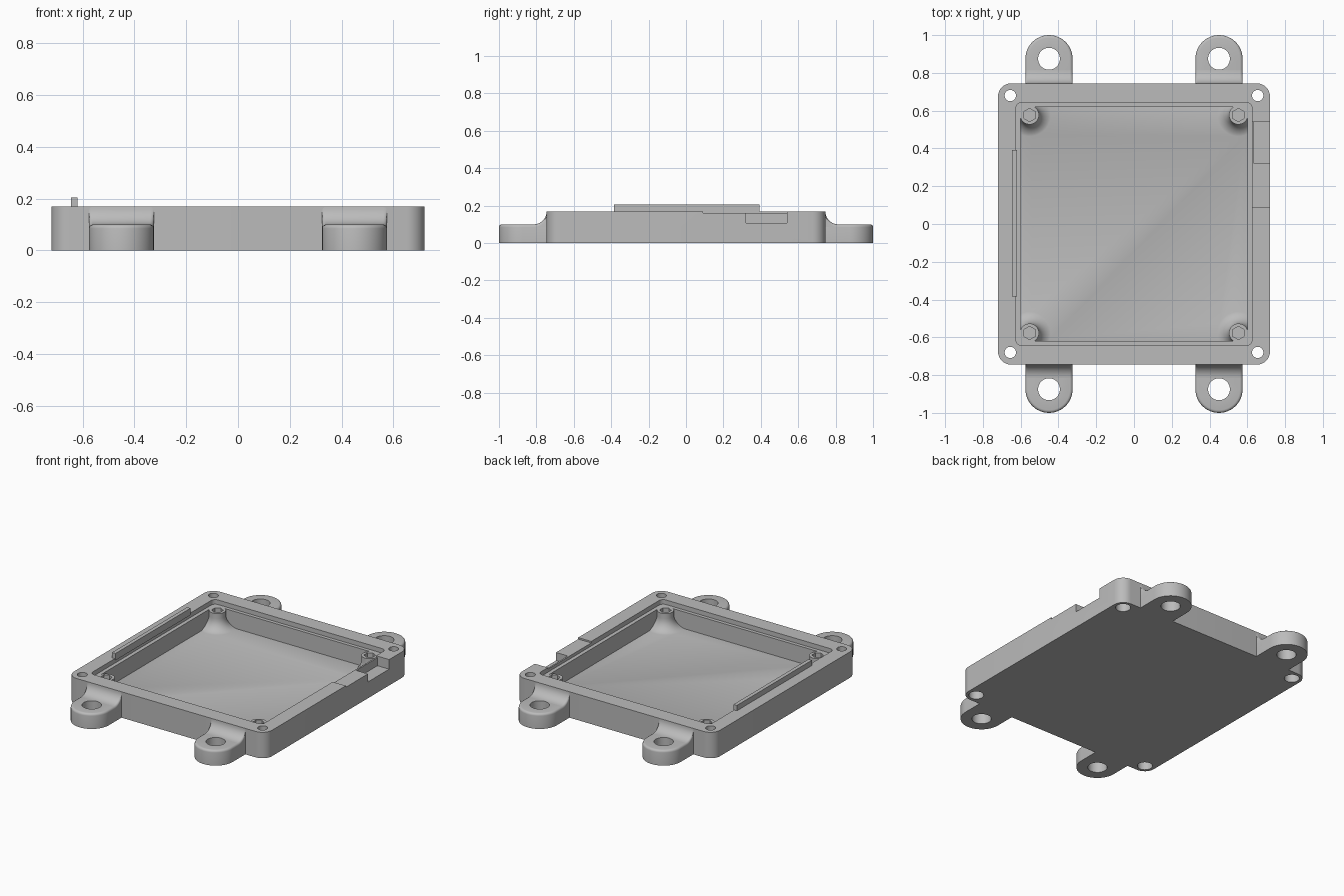
import bpy, bmesh
from math import sin, cos, pi, sqrt

if "Cube" in bpy.data.objects:
    bpy.data.objects.remove(bpy.data.objects["Cube"])

grey = bpy.data.materials.new("plain grey")
grey.use_nodes = True
grey.diffuse_color = (0.5, 0.5, 0.5, 1)
grey.node_tree.nodes["Principled BSDF"].inputs["Base Color"].default_value = (0.5, 0.5, 0.5, 1)


def loft(name, rings):
    """Closed solid skinned through rings of equal point count."""
    bm = bmesh.new()
    vs = [[bm.verts.new(p) for p in ring] for ring in rings]
    n = len(vs[0])
    for a, b in zip(vs, vs[1:]):
        for i in range(n):
            j = (i + 1) % n
            bm.faces.new((a[i], a[j], b[j], b[i]))
    bm.faces.new(vs[0])
    bm.faces.new(vs[-1])
    bmesh.ops.recalc_face_normals(bm, faces=bm.faces)
    me = bpy.data.meshes.new(name)
    bm.to_mesh(me)
    bm.free()
    me.materials.append(grey)
    ob = bpy.data.objects.new(name, me)
    bpy.context.collection.objects.link(ob)
    return ob


def prism(name, pts, z0, z1):
    return loft(name, [[(x, y, z) for x, y in pts] for z in (z0, z1)])


def box(name, x0, x1, y0, y1, z0, z1):
    return prism(name, [(x0, y0), (x1, y0), (x1, y1), (x0, y1)], z0, z1)


def circle(x, y, r, n=32):
    return [(x + r * cos(2 * pi * (i + .5) / n), y + r * sin(2 * pi * (i + .5) / n)) for i in range(n)]


def rounded(hx, hy, r, n=8):
    pts = []
    for k, (sx, sy) in enumerate([(1, 1), (-1, 1), (-1, -1), (1, -1)]):
        for i in range(n + 1):
            a = (k + i / n) * pi / 2
            pts.append((sx * (hx - r) + r * cos(a), sy * (hy - r) + r * sin(a)))
    return pts


def activate(ob):
    bpy.ops.object.select_all(action='DESELECT')
    ob.select_set(True)
    bpy.context.view_layer.objects.active = ob


def cut(ob, tool):
    """Subtract tool from ob and delete the tool."""
    mod = ob.modifiers.new("cut", 'BOOLEAN')
    mod.operation, mod.solver, mod.object = 'DIFFERENCE', 'EXACT', tool
    activate(ob)
    bpy.ops.object.modifier_apply(modifier=mod.name)
    bpy.data.objects.remove(tool)


def smooth(ob):
    activate(ob)
    bpy.ops.object.shade_smooth_by_angle(angle=pi / 6)


corners = [(sx, sy) for sx in (-1, 1) for sy in (-1, 1)]
FLOOR, LEDGE, TOP = .03, .14, .17

# Cavity shape, with flared corner posts left standing
cavity = box("cavity_cutter", -.6, .6, -.62, .62, FLOOR, .155)
for sx, sy in corners:
    px, py = sx * .553, sy * .577
    prof = [(.13, .01)]
    for i in range(9):
        a = pi / 2 * i / 8
        prof.append((.13 - .08 * sin(a), .108 - .08 * cos(a)))
    prof.append((.05, .2))
    cut(cavity, loft("post", [[(x, y, z) for x, y in circle(px, py, r)] for r, z in prof]))
    xs, ys = sorted((px, sx * .65)), sorted((py, sy * .67))
    cut(cavity, box("corner", *xs, *ys, .01, .2))

# Tray body with stepped ledge and cavity
body = prism("tray_body", rounded(.72, .745, .07), 0, TOP)
cut(body, cavity)
cut(body, prism("ledge", rounded(.625, .643, .03), LEDGE, .3))

# Corner bolt holes, counterbored below, and blind holes in the posts
for sx, sy in corners:
    cut(body, prism("bolt", circle(sx * .655, sy * .68, .03), -.1, .3))
    cut(body, prism("bore", circle(sx * .655, sy * .68, .045), -.1, .06))
    cut(body, prism("screw", circle(sx * .553, sy * .577, .035, 6), .06, .3))

# Cable notch and shallow relief in one side wall
cut(body, box("relief", .59, .8, .09, .54, .16, .3))
cut(body, box("notch", .635, .8, .32, .54, .107, .3))
smooth(body)

# Raised locating rib on the opposite rim
box("locating_rib", -.645, -.62, -.385, .393, TOP - .01, .205)

# Mounting lugs: rounded tongue plus concave fillet against the wall
LX, LY, LR, LH, B = .45, .875, .125, .1, .015


def tongue(inset, z):
    r = LR - inset
    arc = [(LX + r * cos(pi * i / 24), LY + r * sin(pi * i / 24), z) for i in range(25)]
    return arc + [(LX - r, .71, z), (LX + r, .71, z)]


steps = [pi / 2 * i / 4 for i in range(5)]
lug = loft("mounting_lugs", [tongue(0, 0)] + [tongue(B - B * cos(a), LH - B + B * sin(a)) for a in steps])
cut(lug, prism("lug_hole", circle(LX, LY, .058), -.1, .3))


def fillet_section(y, h):
    w = LR - B
    right = [(LX + w + B * cos(a), y, h - B + B * sin(a)) for a in steps]
    left = [(LX - w - B * sin(a), y, h - B + B * cos(a)) for a in steps]
    return [(LX + LR, y, .05)] + right + left + [(LX - LR, y, .05)]


R = .07
sections = [fillet_section(.71, TOP - .002)]
for i in range(11):
    a = pi / 2 * i / 10
    sections.append(fillet_section(.745 + R - R * cos(a), TOP - .002 - (R - .002) * sin(a)))
fillet = loft("lug_fillets", sections)

for part in (lug, fillet):
    smooth(part)
    mir = part.modifiers.new("mirror", 'MIRROR')
    mir.use_axis = (True, True, False)
    mir.use_mirror_merge = False
